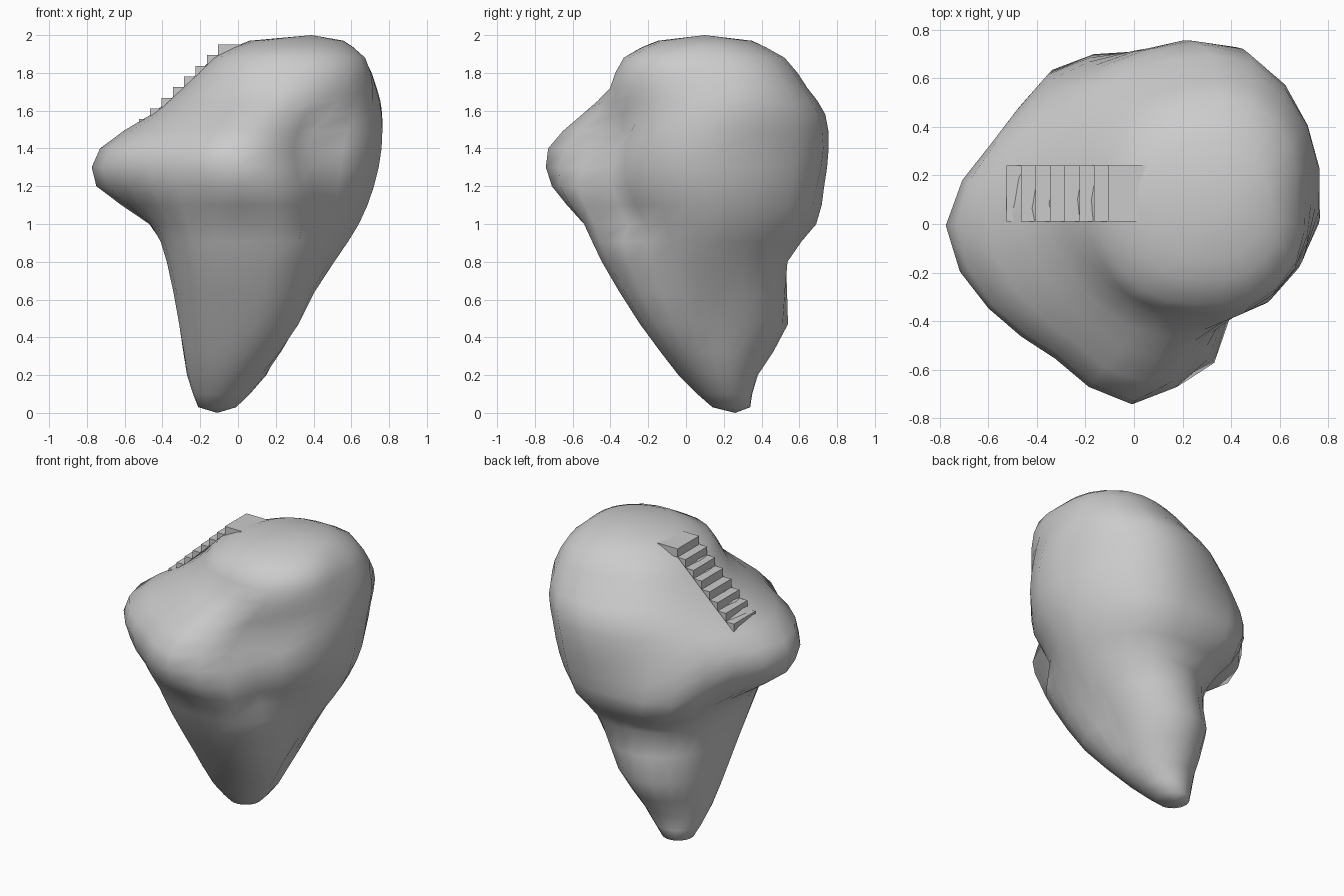
import bpy, bmesh
from math import cos, sin, pi

if "Cube" in bpy.data.objects:
    bpy.data.objects.remove(bpy.data.objects["Cube"])

N = 24  # sides around the rock


def cr(a, b, c, d, t):
    """Smooth interpolation between b and c."""
    return b + 0.5 * t * (c - a + t * (2*a - 5*b + 4*c - d + t * (3*(b - c) + d - a)))


def make_object(name, bm):
    bmesh.ops.recalc_face_normals(bm, faces=bm.faces[:])
    me = bpy.data.meshes.new(name)
    bm.to_mesh(me)
    bm.free()
    ob = bpy.data.objects.new(name, me)
    bpy.context.collection.objects.link(ob)
    return ob


def round_ring(z, cx, cy, r):
    return (z, cx, cy) + (r,) * 12


# Rock cross-sections: height, centre x, centre y, radius every 30 degrees from +x
rings = [
    round_ring(0.03, -0.11, 0.24, 0.10),
    round_ring(0.20, -0.06, 0.17, 0.21),
    (0.47, 0.00, 0.12, .29, .32, .38, .42, .39, .33, .31, .34, .36, .35, .40, .37),
    (0.80, 0.03, 0.05, .48, .50, .52, .48, .43, .41, .40, .45, .50, .49, .53, .47),
    (1.00, 0.03, 0.05, .61, .63, .68, .64, .66, .51, .50, .53, .59, .59, .62, .53),
    (1.20, 0.00, 0.00, .72, .76, .80, .71, .71, .65, .75, .66, .63, .71, .66, .62),
    (1.40, 0.00, 0.00, .76, .79, .84, .71, .65, .66, .73, .67, .62, .73, .59, .64),
    (1.58, 0.10, 0.05, .66, .71, .75, .66, .59, .55, .56, .53, .54, .60, .51, .59),
    (1.72, 0.18, 0.10, .55, .60, .60, .52, .49, .46, .47, .46, .48, .50, .54, .56),
    (1.88, 0.25, 0.10, .42, .45, .46, .41, .39, .38, .38, .40, .43, .43, .46, .46),
    round_ring(1.97, 0.31, 0.10, 0.25),
]

# Floating rock: interpolate one extra ring and one extra side between each pair
levels = []
for i in range(len(rings) - 1):
    q = [rings[max(0, min(len(rings) - 1, i + k))] for k in (-1, 0, 1, 2)]
    for t in (0, 0.5):
        levels.append([cr(*v, t) for v in zip(*q)])
levels.append(list(rings[-1]))

bm = bmesh.new()
loops = []
for z, cx, cy, *r in levels:
    loop = []
    for k in range(N):
        j, t = k // 2, (k % 2) / 2
        rad = cr(r[j - 1], r[j], r[(j + 1) % 12], r[(j + 2) % 12], t)
        if k == 21 and 0.95 < z < 1.55:  # valley beside the front spur
            rad *= 0.88
        a = 2 * pi * k / N
        loop.append(bm.verts.new((cx + rad * cos(a), cy + rad * sin(a), z)))
    loops.append(loop)
for lo, hi in zip(loops, loops[1:]):
    for k in range(N):
        m = (k + 1) % N
        bm.faces.new((lo[k], lo[m], hi[m], hi[k]))
for loop, tip in ((loops[0], (-0.11, 0.26, 0)), (loops[-1], (0.39, 0.10, 2.0))):
    v = bm.verts.new(tip)
    for k in range(N):
        bm.faces.new((loop[k], loop[(k + 1) % N], v))
rock = make_object("floating_rock", bm)
for p in rock.data.polygons:
    p.use_smooth = True

# Staircase with a landing: sawtooth side profile extruded along y
x0, z0, run, rise, steps = -0.525, 1.555, 0.06, 0.0565, 7
profile = [(x0, z0 - rise)]
for i in range(steps):
    profile += [(x0 + run * i, z0 + rise * i), (x0 + run * (i + 1), z0 + rise * i)]
top = z0 + rise * steps
profile += [(x0 + run * steps, top), (0.08, top), (0.08, top - rise), (x0 + run * steps, top - rise)]
bm = bmesh.new()
side = bm.faces.new([bm.verts.new((x, 0.01, z)) for x, z in profile])
ext = bmesh.ops.extrude_face_region(bm, geom=[side])
bmesh.ops.translate(bm, vec=(0, 0.23, 0),
                    verts=[g for g in ext["geom"] if isinstance(g, bmesh.types.BMVert)])
make_object("stairs", bm)
